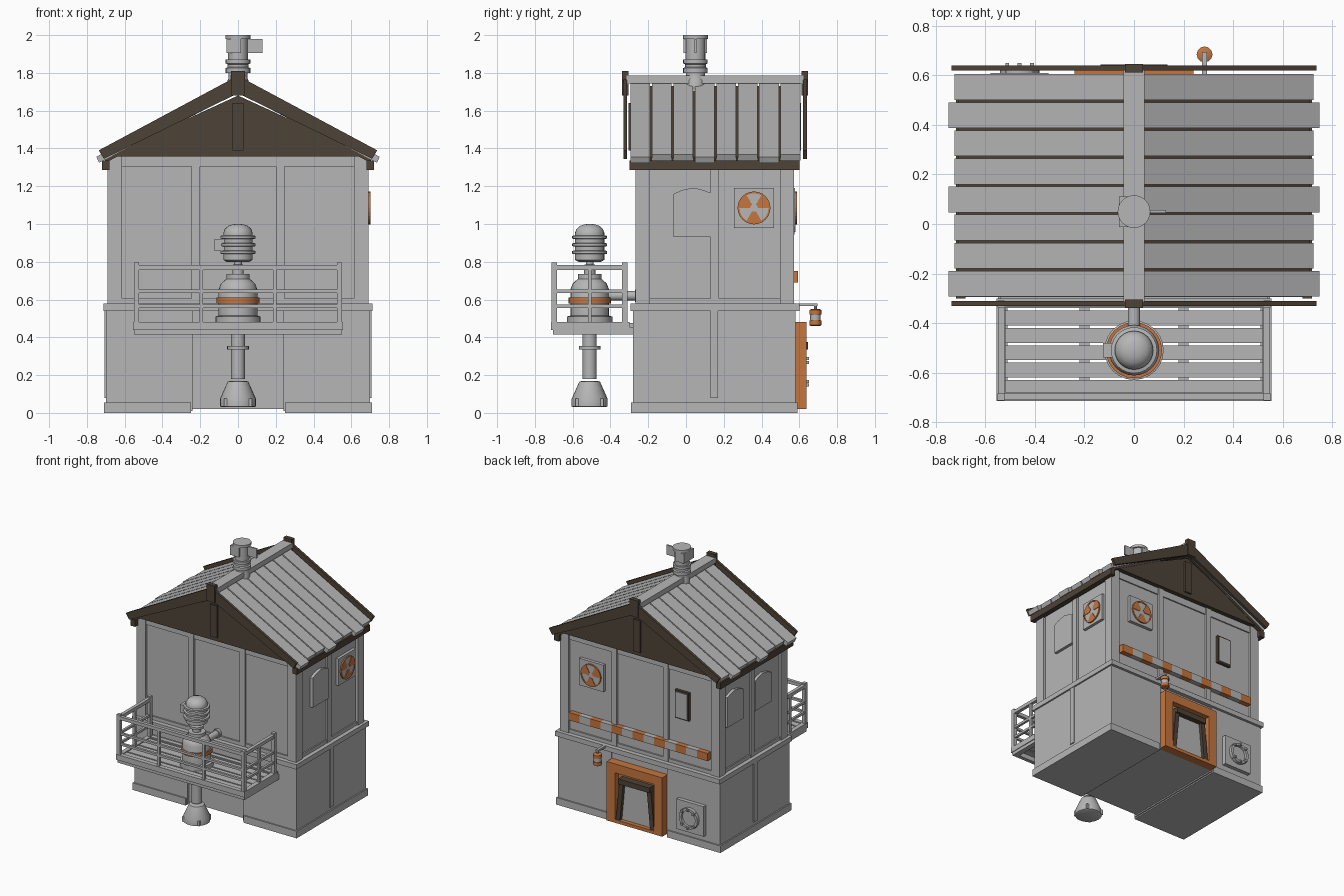
import bpy, bmesh, math
from mathutils import Matrix, Vector

if "Cube" in bpy.data.objects:
    bpy.data.objects.remove(bpy.data.objects["Cube"])


def material(name, rgb):
    m = bpy.data.materials.new(name)
    m.diffuse_color = (*rgb, 1)
    m.use_nodes = True
    m.node_tree.nodes["Principled BSDF"].inputs["Base Color"].default_value = m.diffuse_color
    return m


GREY = material("pale_grey", (0.47, 0.47, 0.47))
DARK = material("dark_brown", (0.075, 0.056, 0.039))
ORANGE = material("rust_orange", (0.56, 0.18, 0.05))


def finish(name, bm, mat, smooth=False):
    bmesh.ops.recalc_face_normals(bm, faces=bm.faces)
    me = bpy.data.meshes.new(name)
    bm.to_mesh(me)
    bm.free()
    ob = bpy.data.objects.new(name, me)
    bpy.context.collection.objects.link(ob)
    me.materials.append(mat)
    if smooth:
        bpy.ops.object.select_all(action='DESELECT')
        ob.select_set(True)
        bpy.context.view_layer.objects.active = ob
        bpy.ops.object.shade_smooth_by_angle(angle=math.radians(35))
    return ob


def boxes(name, mat, *ranges):
    """One object from (x0, x1, y0, y1, z0, z1) boxes."""
    bm = bmesh.new()
    for x0, x1, y0, y1, z0, z1 in ranges:
        mx = Matrix.Translation(((x0 + x1) / 2, (y0 + y1) / 2, (z0 + z1) / 2))
        mx = mx @ Matrix.Diagonal((x1 - x0, y1 - y0, z1 - z0, 1))
        bmesh.ops.create_cube(bm, size=1, matrix=mx)
    return finish(name, bm, mat)


def prism(name, mat, pts, axis, a, b):
    """Extrude an outline: (x, z) along y, or (y, z) along x."""
    bm = bmesh.new()
    place = (lambda u, v: (u, a, v)) if axis == 'y' else (lambda u, v: (a, u, v))
    f = bm.faces.new([bm.verts.new(place(u, v)) for u, v in pts])
    ext = bmesh.ops.extrude_face_region(bm, geom=[f])
    d = Vector((0, b - a, 0)) if axis == 'y' else Vector((b - a, 0, 0))
    for v in ext['geom']:
        if isinstance(v, bmesh.types.BMVert):
            v.co += d
    return finish(name, bm, mat)


def lathe(name, mat, prof, loc, n=24, turn='z'):
    """Spin a (radius, height) profile; turn='y' or 'x' points it along that axis."""
    bm = bmesh.new()
    rings = [[bm.verts.new((r * math.cos(2 * math.pi * i / n), r * math.sin(2 * math.pi * i / n), h))
              for i in range(n)] for r, h in prof]
    for p, q in zip(rings, rings[1:]):
        for i in range(n):
            bm.faces.new((p[i], p[(i + 1) % n], q[(i + 1) % n], q[i]))
    bm.faces.new(rings[0])
    bm.faces.new(rings[-1])
    rot = {'z': Matrix(), 'y': Matrix.Rotation(-math.pi / 2, 4, 'X'),
           'x': Matrix.Rotation(math.pi / 2, 4, 'Y')}[turn]
    bmesh.ops.transform(bm, matrix=Matrix.Translation(loc) @ rot, verts=bm.verts)
    return finish(name, bm, mat, True)


def arc(r, a0, a1, n, cx, cz):
    return [(cx + r * math.cos(math.radians(a0 + (a1 - a0) * i / n)),
             cz + r * math.sin(math.radians(a0 + (a1 - a0) * i / n))) for i in range(n + 1)]


# Lower storey: two blocks with a recessed bay, plinths and ledge
boxes("lower_blocks", GREY, *[(min(s * .24, s * .7), max(s * .24, s * .7), -.28, .58, .01, .57) for s in (-1, 1)])
boxes("lower_middle", GREY, (-.24, .24, -.262, .57, .02, .57))
boxes("plinths", GREY, *[(min(s * .25, s * .71), max(s * .25, s * .71), -.29, .59, 0, .055) for s in (-1, 1)])
boxes("ledge", GREY, (-.712, .712, -.295, .6, .54, .578))
boxes("lower_side_strips", GREY, (.69, .708, .13, .17, .08, .56), (-.708, -.69, .13, .17, .08, .56))

# Upper storey: wall panels framed by posts
boxes("upper_walls", GREY, (-.67, .67, -.248, .553, .57, 1.36))
posts = []
for s in (-1, 1):
    for y0, y1 in ((-.267, -.19), (.497, .572)):
        a, b = sorted((s * .615, s * .69))
        posts.append((a, b, y0, y1, .57, 1.36))
    a, b = sorted((s * .2, s * .245))
    posts.append((a, b, -.265, .57, .58, 1.358))
    a, b = sorted((s * .6, s * .685))
    posts.append((a, b, .13, .175, .58, 1.33))
boxes("wall_posts", GREY, *posts)
boxes("wall_trims", GREY, (-.68, .68, -.26, .565, .575, .605), (-.68, .68, -.258, .563, 1.305, 1.36))

# Gables and eave beams
for side, y0, y1 in (("front", -.292, -.25), ("back", .555, .597)):
    prism(side + "_gable", DARK, [(-.7, 1.358), (.7, 1.358), (0, 1.68)], 'y', y0, y1)
boxes("king_posts", DARK, (-.03, .03, -.305, -.29, 1.39, 1.64), (-.03, .03, .595, .61, 1.39, 1.64))
boxes("eave_beams", DARK, (.68, .72, -.3, .6, 1.285, 1.335), (-.72, -.68, -.3, .6, 1.285, 1.335))

# Roof: underlay, staggered planks, bargeboards and ridge
SLOPE = .535


def slab(s, x1, top, thick):
    end = top - SLOPE * x1
    return [(0, top), (s * x1, end), (s * (x1 - thick * .45), end - thick), (0, top - thick * 1.15)]


for s, side in ((1, "right"), (-1, "left")):
    prism(side + "_roof_underlay", DARK, slab(s, .71, 1.73, .025), 'y', -.29, .6)
    for i in range(8):
        x1 = .75 if i % 3 == 1 else .725
        y1 = .605 - i * .1135
        prism(f"{side}_roof_plank_{i}", GREY, slab(s, x1, 1.757, .032), 'y', y1 - .104, y1)
    for end, y0, y1 in (("front", -.332, -.312), ("back", .62, .64)):
        prism(f"{side}_{end}_bargeboard", DARK,
              [(0, 1.785), (s * .737, 1.39), (s * .71, 1.345), (0, 1.692)], 'y', y0, y1)
boxes("ridge_cap", GREY, (-.042, .042, -.315, .622, 1.745, 1.785))
boxes("ridge_end_blocks", DARK, (-.036, .036, -.34, -.305, 1.68, 1.81), (-.036, .036, .612, .647, 1.68, 1.81))

# Chimney with cap, box and vane
lathe("chimney", GREY, [(.055, 1.7), (.055, 1.76), (.05, 1.77), (.05, 1.8), (.065, 1.8), (.065, 1.825),
                        (.055, 1.83), (.055, 1.845), (.065, 1.85), (.065, 1.87), (.052, 1.87), (.052, 1.98),
                        (.066, 1.98), (.066, 2)], (0, .05, 0))
boxes("chimney_box", GREY, (-.06, .015, -.012, .112, 1.905, 1.98))
boxes("chimney_vane", GREY, (.045, .13, .044, .056, 1.905, 1.98))

# Balcony deck
boxes("deck_slats", GREY, *[(-.54, .54, -.69 + i * .07, -.63 + i * .07, .455, .475) for i in range(6)])
boxes("deck_frame", GREY, (-.555, .555, -.715, -.68, .44, .482), (-.555, .555, -.335, -.3, .44, .482),
      (-.555, -.52, -.7, -.3, .44, .482), (.52, .555, -.7, -.3, .44, .482))
boxes("deck_joists", GREY, *[(x - .02, x + .02, -.7, -.27, .415, .455) for x in (-.53, -.2, .2, .53)],
      (-.55, .55, -.705, -.675, .415, .445))

# Balcony railing
rails = [(x - .014, x + .014, -.712, -.684, .47, .795) for x in (-.537, .537)]
rails += [(x - .014, x + .014, -.338, -.31, .47, .795) for x in (-.537, .537)]
rails += [(x - .01, x + .01, -.708, -.688, .47, .77) for x in (-.195, .195)]
rails += [(x - .01, x + .01, -.52, -.5, .47, .77) for x in (-.537, .537)]
for z, t in ((.77, .013), (.645, .009), (.565, .009)):
    rails.append((-.54, .54, -.698 - t, -.698 + t, z - t, z + t))
    rails += [(x - t, x + t, -.7, -.32, z - t, z + t) for x in (-.537, .537)]
boxes("railing", GREY, *rails)

# Tank through the deck
C = (0, -.51, 0)
lathe("tank_body", GREY, [(.12, .475), (.12, .51), (.102, .515), (.102, .655), (.09, .685), (.062, .71),
                          (.062, .735), (.03, .735), (.03, .765), (.05, .765), (.05, .782), (.02, .785),
                          (.02, .81)], C)
lathe("tank_band", ORANGE, [(.1, .58), (.113, .58), (.113, .61), (.1, .61)], C)
head = [(.06, .8), (.078, .81)]
for z in (.84, .88, .92):
    head += [(.078, z), (.093, z + .003), (.093, z + .017), (.078, z + .02)]
head += [(.078, .952), (.07, .973), (.052, .99), (.028, .998), (.005, 1)]
lathe("tank_head", GREY, head, C)
boxes("tank_head_box", GREY, (-.125, -.06, -.54, -.48, .858, .92))
lathe("tank_shaft", GREY, [(.037, .18), (.037, .335), (.057, .335), (.057, .355), (.037, .355), (.037, .42),
                           (.06, .42), (.06, .48)], C)
lathe("tank_nozzle", GREY, [(.085, .03), (.095, .035), (.095, .075), (.055, .165), (.045, .168)], C)
boxes("nozzle_fins", GREY, *[(x - .008, x + .008, -.51 + y - .008, -.51 + y + .008, .035, .075)
                             for x, y in [(.093 * math.cos(a), .093 * math.sin(a))
                                          for a in [math.pi * (.25 + k / 2) for k in range(4)]]])
lathe("tank_pipe", GREY, [(.025, 0), (.025, .15), (.033, .15), (.033, .175)], (0, -.42, .62), 16, 'y')


# Warning signs: square plate, disc and three blades inside a ring
def sign(name, axis, c, z, face):
    sq = [(c - .105, z - .105), (c + .105, z - .105), (c + .105, z + .105), (c - .105, z + .105)]
    prism(name + "_plate", GREY, sq, axis, face - .03, face)
    prism(name + "_disc", GREY, arc(.083, 0, 345, 23, c, z), axis, face, face + .006)
    for k, a in enumerate((30, 150, 270)):
        prism(f"{name}_blade_{k}", ORANGE, arc(.08, a - 30, a + 30, 6, c, z) + arc(.02, a + 30, a - 30, 4, c, z),
              axis, face, face + .01)
    for k in range(2):
        prism(f"{name}_ring_{k}", ORANGE, arc(.087, 180 * k, 180 * k + 180, 12, c, z)
              + arc(.077, 180 * k + 180, 180 * k, 12, c, z), axis, face, face + .01)


sign("side_sign", 'x', .36, 1.085, .692)
sign("back_sign", 'y', .415, 1.085, .577)

# Side hatches
hatch = [(-.065, .93), (.13, .93), (.13, 1.165), (.09, 1.18), (.04, 1.192), (-.02, 1.18), (-.065, 1.16)]
prism("right_hatch", GREY, hatch, 'x', .66, .692)
prism("left_hatch", GREY, hatch, 'x', -.66, -.692)
prism("left_rear_hatch", GREY, [(y + .345, z) for y, z in hatch], 'x', -.66, -.692)

# Back window and striped bar
boxes("back_window_frame", DARK, (-.425, -.305, .55, .574, .945, 1.165))
boxes("back_window_pane", GREY, (-.413, -.317, .57, .58, .957, 1.153))
w = 1.2 / 13
for nm, mat, start in (("orange_bar_stripes", ORANGE, 0), ("grey_bar_stripes", GREY, 1)):
    boxes(nm, mat, *[(-.6 + i * w, -.6 + (i + 1) * w, .55, .592, .69, .75) for i in range(start, 13, 2)])

# Back door: orange surround, tapered dark frame, grey panel
boxes("door_surround", ORANGE, (-.24, -.17, .57, .637, .02, .48), (.17, .24, .57, .637, .02, .48),
      (-.24, .24, .57, .637, .41, .48), (-.24, .24, .57, .637, .02, .045), (-.2, .2, .56, .59, .03, .45))
for s, side in ((1, "left"), (-1, "right")):
    prism(side + "_door_jamb", DARK, [(s * .165, .045), (s * .13, .045), (s * .1, .36), (s * .135, .36)],
          'y', .58, .63)
boxes("door_lintel", DARK, (-.135, .135, .58, .645, .335, .375))
prism("door_panel", GREY, [(-.135, .045), (.135, .045), (.105, .34), (-.105, .34)], 'y', .58, .605)

# Round valve on the back
boxes("valve_plate", GREY, (-.58, -.345, .57, .61, .1, .335))
lathe("valve_ring", GREY, [(.08, 0), (.08, .03), (.06, .03), (.06, .012), (.01, .012)], (-.462, .605, .217), 24, 'y')
boxes("valve_studs", GREY, *[(-.462 + x - .008, -.462 + x + .008, .61, .65, .217 + z - .008, .217 + z + .008)
                             for x, z in ((-.05, .05), (0, .07), (.05, .05), (-.05, -.05), (0, -.07), (.05, -.05))])

# Hanging lamp
boxes("lamp_arm", GREY, (.275, .295, .58, .695, .565, .58))
lathe("lamp_hook", GREY, [(.008, .54), (.008, .57)], (.285, .685, 0), 8)
lathe("lamp_body", ORANGE, [(.025, .46), (.032, .465), (.032, .49), (.026, .49), (.026, .52), (.032, .52),
                            (.032, .545), (.02, .55)], (.285, .685, 0), 12)
lathe("lamp_glass", GREY, [(.028, .492), (.028, .518)], (.285, .685, 0), 12)
